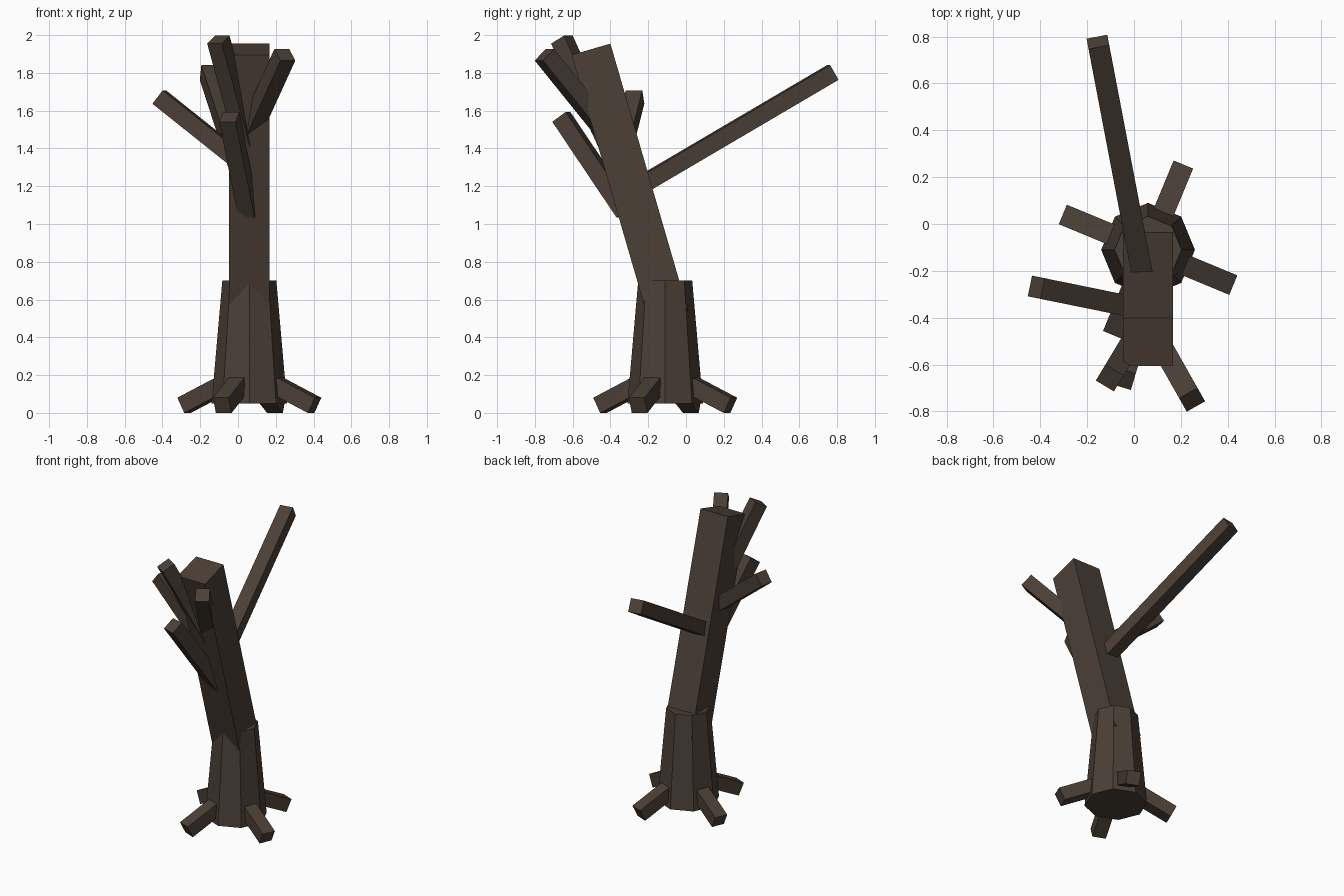
import bpy
from math import sin, cos, radians
from mathutils import Vector, Matrix

if "Cube" in bpy.data.objects:
    bpy.data.objects.remove(bpy.data.objects["Cube"])

bark = bpy.data.materials.new("bark")
bark.diffuse_color = (0.07, 0.05, 0.037, 1)
bark.use_nodes = True
bark.node_tree.nodes["Principled BSDF"].inputs["Base Color"].default_value = bark.diffuse_color


def beam(name, tip, direction, length, width):
    """Square beam ending at tip (centre of its end face), with level top edges."""
    d = Vector(direction).normalized()
    side = d.cross(Vector((0, 0, 1))).normalized()
    up = side.cross(d)
    bpy.ops.mesh.primitive_cube_add(size=1)
    ob = bpy.context.object
    ob.name = name
    mid = Vector(tip) - d * length / 2
    rot = Matrix((side, d, up)).transposed().to_4x4()
    ob.data.transform(Matrix.Translation(mid) @ rot @ Matrix.Diagonal((width, length, width, 1)))
    ob.data.materials.append(bark)
    return ob


def heading(azimuth, elevation):
    """Direction from azimuth (degrees from +x) and elevation."""
    a, e = radians(azimuth), radians(elevation)
    return Vector((cos(a) * cos(e), sin(a) * cos(e), sin(e)))


cx, cy = 0.06, -0.11

# Flared eight-sided stump
bpy.ops.mesh.primitive_cone_add(vertices=8, radius1=0.2, radius2=0.143, depth=0.65,
                                location=(cx, cy, 0.375), rotation=(0, 0, 0))
stump = bpy.context.object
stump.name = "stump"
stump.data.materials.append(bark)

# Leaning trunk
beam("trunk", (cx, -0.503, 1.925), heading(-90, 73.8), 1.47, 0.214)

# Four roots around the stump
for i in range(4):
    az = -22.5 + 90 * i
    r = Vector((cos(radians(az)), sin(radians(az)), 0))
    beam(f"root_{i + 1}", Vector((cx, cy, 0.04)) + r * 0.374, heading(az, -26), 0.35, 0.09)

# Branches: tip, azimuth, elevation, length
branches = [
    ("back_branch", (-0.154, 0.777, 1.802), 100.8, 30, 1.22),
    ("left_branch", (-0.417, -0.27, 1.672), 168.5, 38, 0.58),
    ("right_branch", (0.248, -0.75, 1.896), -60.5, 47.2, 0.56),
    ("upper_front_branch", (-0.104, -0.657, 1.976), -121, 62, 0.68),
    ("lower_front_branch", (-0.046, -0.66, 1.567), -106.5, 55, 0.62),
]
for name, tip, az, el, length in branches:
    beam(name, tip, heading(az, el), length, 0.09)
